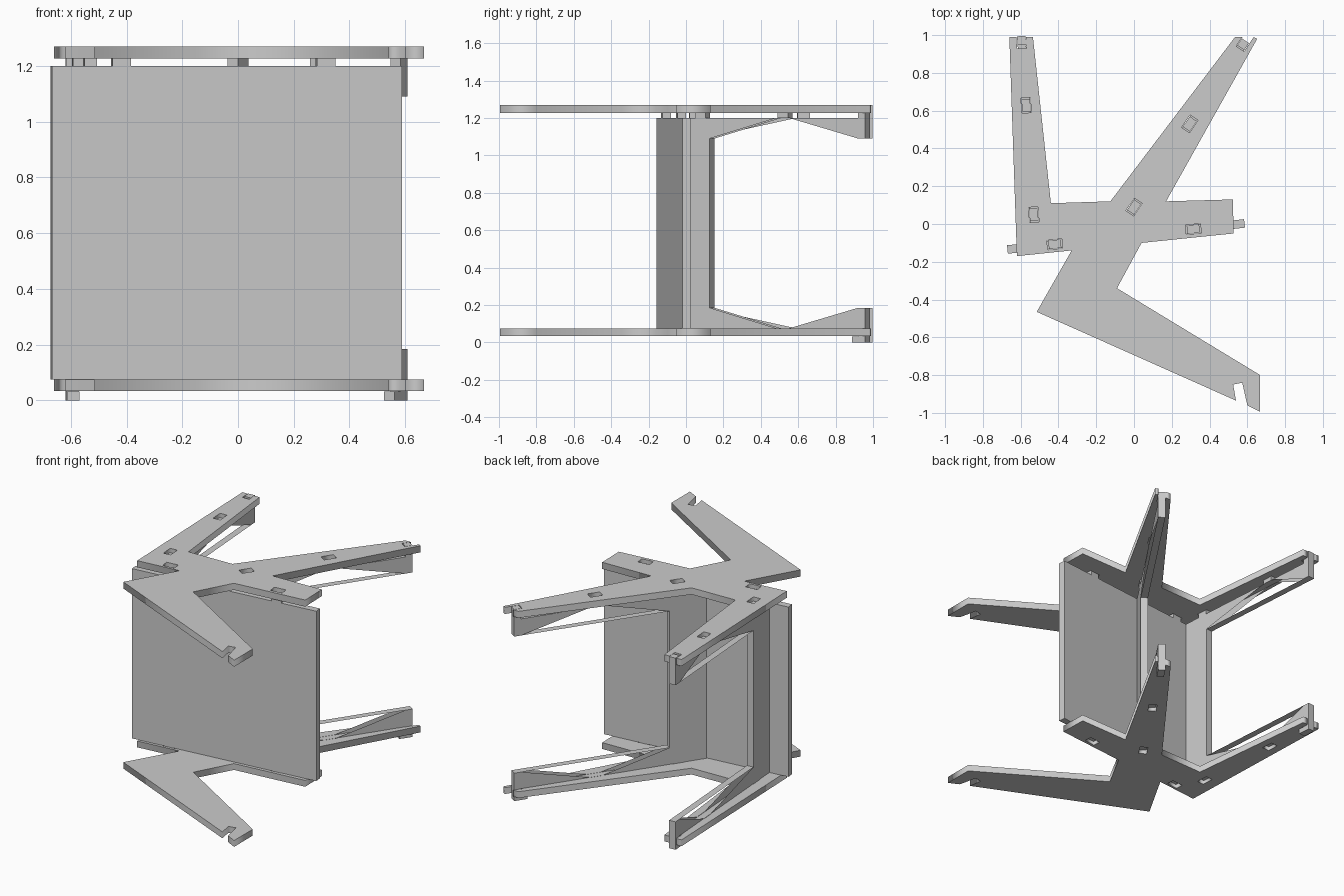
import bpy, bmesh
from mathutils import Vector

if "Cube" in bpy.data.objects:
    bpy.data.objects.remove(bpy.data.objects["Cube"])

T = 0.045                                   # panel thickness
ZB, ZT = 0.075, 1.2                         # panel bottom and top
# each panel: start, end, distances of the tabs along it
FRONT = ((-0.67, -0.135), (0.585, 0.003), (0.252, 0.99))
LEFT = ((-0.52, -0.10), (-0.597, 0.995), (0.15, 0.73))
RIGHT = ((-0.10, -0.06), (0.59, 0.97), (0.18, 0.71))


def frame(panel):
    a, b = Vector(panel[0]), Vector(panel[1])
    d = (b - a).normalized()
    return a, d, Vector((-d.y, d.x)), (b - a).length


def to_world(panel, s, t, z):
    a, d, n, _ = frame(panel)
    p = a + d * s + n * t
    return (p.x, p.y, z)


def add_poly(bm, panel, pts, t):
    vs = [bm.verts.new(to_world(panel, s, t, z)) for s, z in pts]
    bm.faces.new(vs if t < 0 else vs[::-1])


def add_edge_strip(bm, panel, pts):
    for (s0, z0), (s1, z1) in zip(pts, pts[1:] + pts[:1]):
        bm.faces.new([bm.verts.new(to_world(panel, *c)) for c in (
            (s0, T/2, z0), (s1, T/2, z1), (s1, -T/2, z1), (s0, -T/2, z0))])


def add_slab(bm, panel, pts):
    add_poly(bm, panel, pts, -T/2)
    add_poly(bm, panel, pts, T/2)
    add_edge_strip(bm, panel, pts)


def rect(s0, s1, z0, z1):
    return [(s0, z0), (s1, z0), (s1, z1), (s0, z1)]


def add_tabs(bm, panel):
    for s in panel[2]:
        add_slab(bm, panel, rect(s - 0.033, s + 0.033, ZT, 1.245))
        add_slab(bm, panel, rect(s - 0.033, s + 0.033, 0.055, ZB))


def finish(bm, name):
    bmesh.ops.remove_doubles(bm, verts=bm.verts, dist=1e-5)
    me = bpy.data.meshes.new(name)
    bm.to_mesh(me)
    bm.free()
    bpy.context.collection.objects.link(bpy.data.objects.new(name, me))


# Front wall panel
bm = bmesh.new()
add_slab(bm, FRONT, rect(0, frame(FRONT)[3], ZB, ZT))
add_tabs(bm, FRONT)
finish(bm, "front_panel")


# C-shaped leg panels: the arm sides are open between web and end column
def leg_panel(name, panel, w):
    L = frame(panel)[3]
    m = panel[2][1]
    c, lo, hi = L - 0.045, 0.185, 1.09
    hook = [(c, ZB), (c, 0.032), (L - 0.085, 0.032), (L - 0.085, 0.0), (L, 0.0)]
    sides = [
        [(0, ZB), (m - 0.04, ZB), (w, lo), (w, hi), (m - 0.04, ZT), (0, ZT)],
        [(m + 0.04, ZB)] + hook + [(L, lo), (c, lo)],
        [(m + 0.04, ZT), (c, hi), (L, hi), (L, 1.27), (c, 1.27), (c, ZT)],
    ]
    outline = [(0, ZB)] + hook + [(L, lo), (w, lo), (w, hi), (L, hi),
                                  (L, 1.27), (c, 1.27), (c, ZT), (0, ZT)]
    bm = bmesh.new()
    for pts in sides:
        add_poly(bm, panel, pts, -T/2)
        add_poly(bm, panel, pts, T/2)
    add_edge_strip(bm, panel, outline)
    add_tabs(bm, panel)
    finish(bm, name)


leg_panel("left_leg_panel", LEFT, 0.19)
leg_panel("right_leg_panel", RIGHT, 0.24)

# Flat branching plates, with end notches and tab slots
OUTLINE = [(-0.66, 0.99), (-0.622, 0.99), (-0.620, 0.93), (-0.570, 0.93),
           (-0.572, 0.99), (-0.535, 0.99), (-0.44, 0.11), (-0.125, 0.12),
           (0.535, 0.99), (0.574, 0.99), (0.541, 0.942), (0.583, 0.914),
           (0.634, 0.99), (0.652, 0.98), (0.17, 0.12), (0.523, 0.13),
           (0.528, -0.05), (0.04, -0.10), (-0.09, -0.34), (0.668, -0.80),
           (0.668, -0.995), (0.60, -0.96), (0.573, -0.84), (0.525, -0.85),
           (0.54, -0.935), (-0.515, -0.465), (-0.33, -0.14), (-0.62, -0.17)]


def plate(name, z0, z1):
    cu = bpy.data.curves.new(name, 'CURVE')
    cu.dimensions = '2D'
    cu.fill_mode = 'BOTH'
    cu.extrude = (z1 - z0) / 2
    loops = [OUTLINE]
    for p in (FRONT, LEFT, RIGHT):
        for s in p[2]:
            loops.append([to_world(p, s + i * 0.04, j * 0.025, 0)[:2]
                          for i, j in ((-1, -1), (1, -1), (1, 1), (-1, 1))])
    for loop in loops:
        sp = cu.splines.new('POLY')
        sp.points.add(len(loop) - 1)
        for pt, (x, y) in zip(sp.points, loop):
            pt.co = (x, y, 0, 1)
        sp.use_cyclic_u = True
    ob = bpy.data.objects.new(name, cu)
    ob.location.z = (z0 + z1) / 2
    bpy.context.collection.objects.link(ob)
    bpy.ops.object.select_all(action='DESELECT')
    ob.select_set(True)
    bpy.context.view_layer.objects.active = ob
    bpy.ops.object.convert(target='MESH')


plate("bottom_plate", 0.033, 0.075)
plate("top_plate", 1.226, 1.27)
